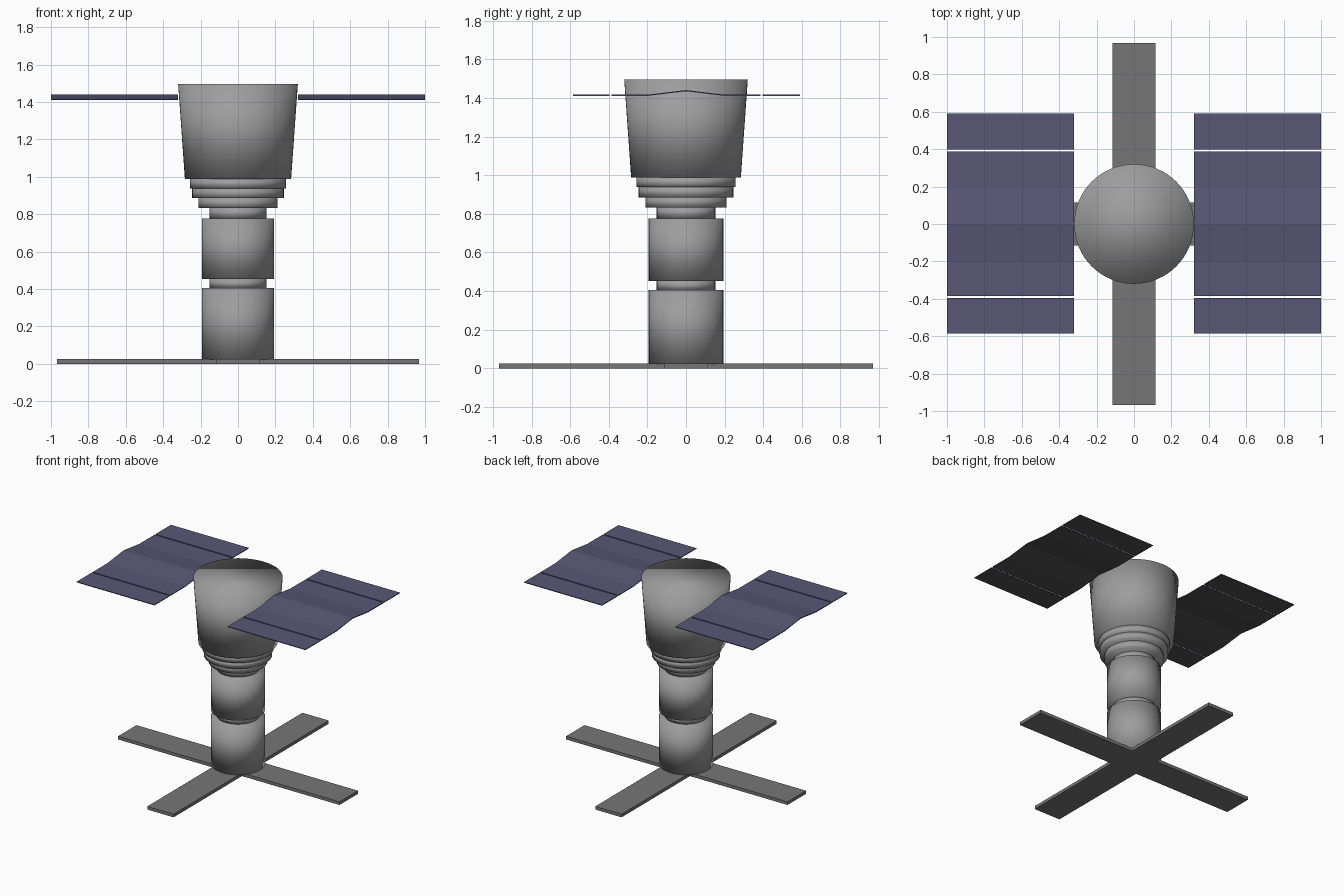
import bpy, bmesh

if "Cube" in bpy.data.objects:
    bpy.data.objects.remove(bpy.data.objects["Cube"])


def material(name, rgb):
    m = bpy.data.materials.new(name)
    m.diffuse_color = (*rgb, 1)
    m.use_nodes = True
    m.node_tree.nodes["Principled BSDF"].inputs["Base Color"].default_value = m.diffuse_color
    return m


BODY = material("hull grey", (0.34, 0.34, 0.34))
BASE = material("cross grey", (0.18, 0.18, 0.18))
BLUE = material("panel blue", (0.10, 0.095, 0.18))
BLACK = material("panel back", (0.08, 0.08, 0.08))


def finish(name, bm, mats, smooth=False):
    bmesh.ops.recalc_face_normals(bm, faces=bm.faces)
    me = bpy.data.meshes.new(name)
    for f in bm.faces:
        f.smooth = smooth
        # undersides take the second colour, when there is one
        if len(mats) > 1 and f.normal.z < -0.5:
            f.material_index = 1
    bm.to_mesh(me)
    bm.free()
    for m in mats:
        me.materials.append(m)
    ob = bpy.data.objects.new(name, me)
    bpy.context.collection.objects.link(ob)
    return ob


def drum(name, r0, r1, z0, z1):
    bm = bmesh.new()
    bmesh.ops.create_cone(bm, cap_ends=True, segments=64,
                          radius1=r0, radius2=r1, depth=z1 - z0)
    bmesh.ops.translate(bm, verts=bm.verts, vec=(0, 0, (z0 + z1) / 2))
    finish(name, bm, [BODY], smooth=True)


def extrude(name, profile, axis, a, b, mats):
    """Closed 2D outline swept along x (profile y,z) or z (profile x,y)."""
    bm = bmesh.new()
    if axis == 'x':
        vs = [bm.verts.new((a, p, q)) for p, q in profile]
        vec = (b - a, 0, 0)
    else:
        vs = [bm.verts.new((p, q, a)) for p, q in profile]
        vec = (0, 0, b - a)
    face = bm.faces.new(vs)
    ext = bmesh.ops.extrude_face_region(bm, geom=[face], use_keep_orig=True)
    moved = [g for g in ext["geom"] if isinstance(g, bmesh.types.BMVert)]
    bmesh.ops.translate(bm, verts=moved, vec=vec)
    finish(name, bm, mats)


# stacked hull sections, bottom to top
drum("lower_module", 0.193, 0.193, 0.022, 0.405)
drum("lower_neck", 0.152, 0.152, 0.405, 0.453)
drum("middle_module", 0.193, 0.193, 0.453, 0.777)
drum("upper_neck", 0.152, 0.152, 0.777, 0.833)
drum("collar_small", 0.211, 0.211, 0.833, 0.886)
drum("collar_medium", 0.245, 0.245, 0.886, 0.938)
drum("collar_large", 0.257, 0.257, 0.938, 0.988)
drum("flared_head", 0.284, 0.32, 0.988, 1.497)

# flat cross at the base
w, l = 0.115, 0.968
corner = [(w, w), (w, l), (-w, l)]
outline = []
for _ in range(4):
    outline += corner
    corner = [(-y, x) for x, y in corner]
extrude("base_cross", outline, 'z', 0, 0.025, [BASE])

# folded solar panels: two flat end slats and a ridged middle on each side
T = 0.006
slats = {
    "front": [(-0.585, 1.411), (-0.396, 1.411)],
    "middle": [(-0.386, 1.411), (-0.2, 1.411), (0, 1.435), (0.2, 1.411), (0.387, 1.411)],
    "back": [(0.397, 1.411), (0.591, 1.411)],
}
for side, s in (("left", -1), ("right", 1)):
    for part, line in slats.items():
        prof = line + [(y, z + T) for y, z in reversed(line)]
        extrude(f"{side}_panel_{part}", prof, 'x', s * 0.32, s * 1.0, [BLUE, BLACK])
